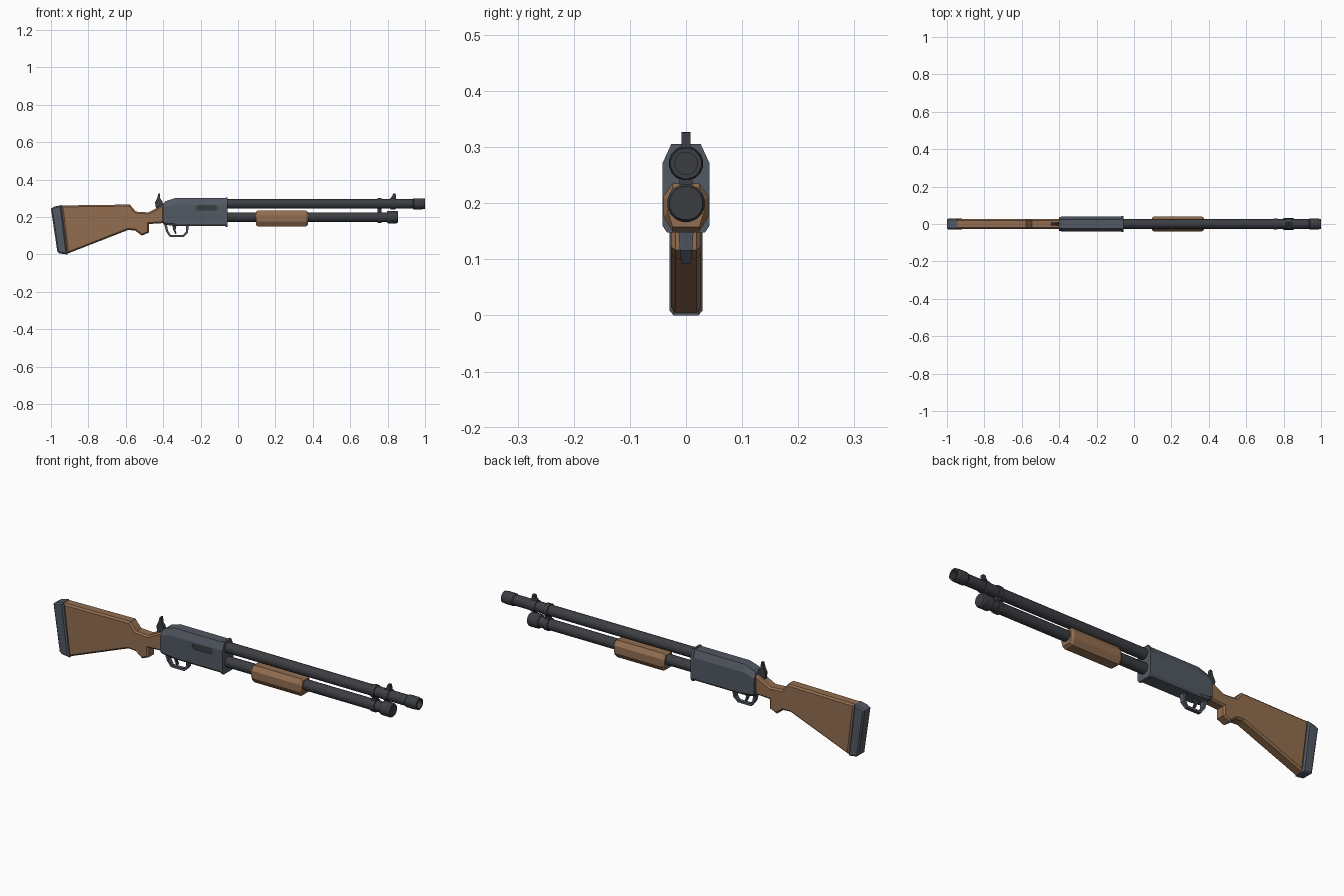
import bpy, bmesh, math

if "Cube" in bpy.data.objects:
    bpy.data.objects.remove(bpy.data.objects["Cube"])

def material(name, rgb):
    m = bpy.data.materials.new(name)
    m.diffuse_color = (*rgb, 1)
    m.use_nodes = True
    m.node_tree.nodes["Principled BSDF"].inputs["Base Color"].default_value = m.diffuse_color
    return m

WOOD = material("wood", (0.29, 0.155, 0.08))
STEEL = material("blued_steel", (0.085, 0.1, 0.125))
DARK = material("dark_steel", (0.045, 0.048, 0.055))
BARREL_Z, TUBE_Z = 0.271, 0.2

def finish(name, bm, mat):
    bmesh.ops.recalc_face_normals(bm, faces=bm.faces)
    me = bpy.data.meshes.new(name)
    bm.to_mesh(me)
    bm.free()
    me.materials.append(mat)
    ob = bpy.data.objects.new(name, me)
    bpy.context.collection.objects.link(ob)
    return ob

def loft(name, rings, mat):
    """Skin closed rings of equal point count and cap both ends."""
    bm = bmesh.new()
    vs = [[bm.verts.new(p) for p in r] for r in rings]
    n = len(vs[0])
    for a, b in zip(vs, vs[1:]):
        for i in range(n):
            j = (i + 1) % n
            bm.faces.new((a[i], a[j], b[j], b[i]))
    bm.faces.new(vs[0])
    bm.faces.new(vs[-1])
    return finish(name, bm, mat)

def lathe(name, profile, z, mat, sides=16):
    """Turn (x, radius) pairs around an axis parallel to x."""
    ang = [2 * math.pi * (i + 0.5) / sides for i in range(sides)]
    return loft(name, [[(x, r * math.cos(a), z + r * math.sin(a)) for a in ang]
                       for x, r in profile], mat)

def slab(name, pts, half, mat, chamfer=0.0, y=0.0):
    """Extrude an (x, z) outline across y, chamfering the side rims."""
    bm = bmesh.new()
    f = bm.faces.new([bm.verts.new((x, y - half, z)) for x, z in pts])
    ext = bmesh.ops.extrude_face_region(bm, geom=[f], use_keep_orig=True)
    for v in ext["geom"]:
        if isinstance(v, bmesh.types.BMVert):
            v.co.y += 2 * half
    if chamfer:
        rims = [e for e in bm.edges if abs(e.verts[0].co.y - e.verts[1].co.y) < 1e-6]
        bmesh.ops.recalc_face_normals(bm, faces=bm.faces)
        bmesh.ops.bevel(bm, geom=rims, offset=chamfer, segments=1,
                        affect='EDGES', clamp_overlap=True)
    return finish(name, bm, mat)

def octagon(x, top, shoulder, low, bottom, half, top_half, bottom_half):
    right = [(bottom_half, bottom), (half, low), (half, shoulder), (top_half, top)]
    return [(x, y, z) for y, z in right] + [(x, -y, z) for y, z in reversed(right)]

# Stock with grip, and butt pad
slab("stock", [(-0.945, 0.262), (-0.578, 0.267), (-0.546, 0.229), (-0.48, 0.225),
               (-0.395, 0.268), (-0.395, 0.168), (-0.476, 0.163), (-0.476, 0.117),
               (-0.514, 0.101), (-0.55, 0.128), (-0.588, 0.131), (-0.913, 0.004)],
     0.027, WOOD, 0.008)
slab("butt_pad", [(-1.0, 0.245), (-0.985, 0.255), (-0.945, 0.264), (-0.912, 0.0),
                  (-0.955, 0.006), (-0.966, 0.015)], 0.029, STEEL, 0.007)

# Receiver: octagonal body sloping down at the rear, with a front flange
receiver = loft("receiver", [
    octagon(-0.402, 0.272, 0.25, 0.175, 0.163, 0.038, 0.024, 0.03),
    octagon(-0.385, 0.286, 0.257, 0.168, 0.158, 0.039, 0.024, 0.031),
    octagon(-0.335, 0.302, 0.268, 0.164, 0.153, 0.039, 0.024, 0.032),
    octagon(-0.06, 0.302, 0.268, 0.164, 0.153, 0.039, 0.024, 0.032)], STEEL)
loft("receiver_flange", [octagon(x, 0.306, 0.271, 0.16, 0.148, 0.042, 0.026, 0.034)
                         for x in (-0.067, -0.055)], STEEL)

# Ejection port recess with the bolt inside
port = []
for cx, start in ((-0.124, -90), (-0.211, 90)):
    for k in range(7):
        a = math.radians(start + 30 * k)
        port.append((cx + 0.015 * math.cos(a), 0.249 + 0.015 * math.sin(a)))
cutter = slab("port_cutter", port, 0.01, DARK, y=-0.042)
cutter.hide_render = True
cutter.hide_set(True)
cut = receiver.modifiers.new("port", 'BOOLEAN')
cut.operation, cut.object, cut.solver = 'DIFFERENCE', cutter, 'EXACT'
slab("bolt", port, 0.003, DARK, y=-0.033)

# Barrel with muzzle collar and bore
lathe("barrel", [(-0.06, 0.026), (0.935, 0.026), (0.94, 0.030), (0.985, 0.030),
                 (0.99, 0.028), (1.0, 0.028), (1.0, 0.020), (0.96, 0.020)],
      BARREL_Z, DARK)

# Magazine tube and end cap
lathe("magazine_tube", [(-0.06, 0.026), (0.80, 0.026)], TUBE_Z, DARK)
lathe("magazine_cap", [(0.797, 0.030), (0.803, 0.034), (0.848, 0.034), (0.855, 0.030)],
      TUBE_Z, DARK)

# Sliding fore-end with tapered ends
def grip(x, s):
    return octagon(x, 0.235 - s, 0.212 - s, 0.176 + s, 0.150 + s, 0.040 - s, 0.024, 0.024)
loft("fore_end", [grip(0.095, 0.008), grip(0.107, 0), grip(0.363, 0), grip(0.375, 0.008)], WOOD)

# Clamp joining barrel and tube
for label, z in (("barrel", BARREL_Z), ("tube", TUBE_Z)):
    lathe(label + "_clamp_ring", [(0.745, 0.031), (0.767, 0.031)], z, DARK)
slab("clamp_bridge", [(0.745, 0.21), (0.767, 0.21), (0.767, 0.26), (0.745, 0.26)], 0.012, DARK)

# Front sight on its band
lathe("front_sight_band", [(0.815, 0.030), (0.842, 0.030)], BARREL_Z, DARK)
slab("front_sight", [(0.812, 0.296), (0.845, 0.296), (0.843, 0.326), (0.829, 0.326),
                     (0.824, 0.312)], 0.008, DARK)

# Hammer-shaped spur behind the receiver
slab("rear_spur", [(-0.438, 0.245), (-0.398, 0.26), (-0.405, 0.285), (-0.416, 0.3),
                   (-0.418, 0.327), (-0.426, 0.325), (-0.432, 0.302), (-0.444, 0.278)],
     0.008, DARK)

# Trigger guard: tapered strap given as outer x, z, inner x, z, half width
strap = [(-0.394, 0.160, -0.380, 0.160, 0.014), (-0.385, 0.122, -0.374, 0.126, 0.011),
         (-0.364, 0.093, -0.359, 0.104, 0.008), (-0.290, 0.093, -0.294, 0.104, 0.008),
         (-0.268, 0.116, -0.279, 0.121, 0.011), (-0.262, 0.160, -0.276, 0.160, 0.014)]
loft("trigger_guard", [[(a, -w, b), (a, w, b), (c, w, d), (c, -w, d)]
                       for a, b, c, d, w in strap], STEEL)
slab("trigger", [(-0.352, 0.16), (-0.328, 0.16), (-0.334, 0.13), (-0.328, 0.112),
                 (-0.336, 0.11), (-0.346, 0.13)], 0.006, DARK)
